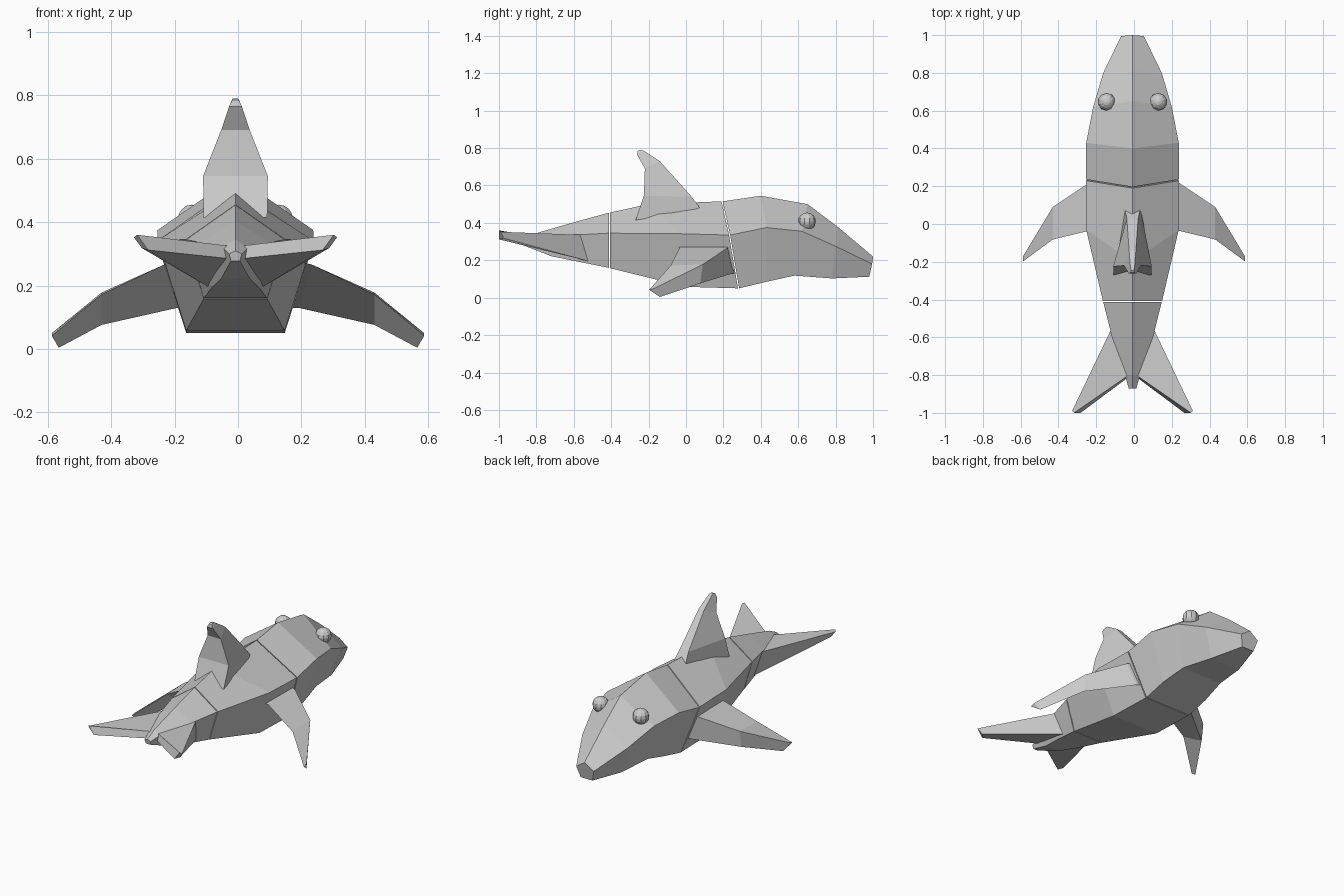
import bpy, bmesh

CX = -0.008  # the body ridge sits slightly left of centre


def loft(name, rings):
    """Skin a row of equal-sized rings and cap both ends."""
    bm = bmesh.new()
    vs = [[bm.verts.new(p) for p in r] for r in rings]
    n = len(vs[0])
    for a, b in zip(vs, vs[1:]):
        for i in range(n):
            j = (i + 1) % n
            bm.faces.new((a[i], a[j], b[j], b[i]))
    bm.faces.new(vs[0])
    bm.faces.new(vs[-1])
    bmesh.ops.recalc_face_normals(bm, faces=bm.faces)
    me = bpy.data.meshes.new(name)
    bm.to_mesh(me)
    bm.free()
    ob = bpy.data.objects.new(name, me)
    bpy.context.collection.objects.link(ob)
    return ob


def section(top, side, belly):
    """Five-sided body ring: top (y, z), side (y, z, half width), belly likewise."""
    (ty, tz), (sy, sz, sw), (by, bz, bw) = top, side, belly
    return [(CX, ty, tz), (CX + sw, sy, sz), (CX + bw, by, bz),
            (CX - bw, by, bz), (CX - sw, sy, sz)]


# Body in three segments with thin seams
loft("head", [
    section((.196, .515), (.236, .335, .247), (.284, .05, .155)),
    section((.40, .545), (.43, .375, .245), (.43, .085, .155)),
    section((.65, .50), (.62, .355, .208), (.58, .118, .135)),
    section((.81, .38), (.80, .275, .155), (.78, .103, .10)),
    section((1.0, .22), (.995, .18, .06), (.98, .112, .04)),
])
loft("middle_body", [
    section((-.407, .455), (-.407, .345, .157), (-.407, .158, .10)),
    section((-.2, .50), (-.03, .342, .245), (.0, .058, .155)),
    section((.19, .515), (.23, .335, .247), (.278, .05, .155)),
])
loft("tail_body", [
    section((-.87, .31), (-.87, .30, .02), (-.865, .278, .014)),
    section((-.80, .345), (-.80, .32, .04), (-.72, .222, .045)),
    section((-.60, .403), (-.60, .335, .108), (-.58, .193, .075)),
    section((-.413, .454), (-.413, .345, .155), (-.413, .16, .10)),
])

# Dorsal fin: narrow leading edge, wide back, swept tip
fin_rows = [  # front y, front z, front half width, rear y, rear z, rear half width
    (.085, .465, .042, -.27, .415, .10),
    (.03, .54, .03, -.225, .545, .102),
    (-.14, .73, .018, -.22, .69, .045),
    (-.225, .785, .011, -.262, .765, .02),
]
loft("dorsal_fin", [
    [(CX - fw, fy, fz), (CX + fw, fy, fz), (CX + rw, ry, rz), (CX - rw, ry, rz)]
    for fy, fz, fw, ry, rz, rw in fin_rows
] + [[(CX - .008, -.245, .79), (CX + .008, -.245, .79),
      (CX + .01, -.258, .785), (CX - .01, -.258, .785)]])

# Mirrored pairs: side fins, tail flukes and eyes
for side, s in (("left", -1), ("right", 1)):
    loft(side + "_side_fin", [[(s * x, y, z) for x, y, z in r] for r in (
        [(.17, .23, .285), (.16, .265, .13), (.16, -.04, .285)],
        [(.235, .22, .265), (.19, .25, .13), (.235, -.035, .265)],
        [(.43, .09, .178), (.43, .075, .076), (.43, -.082, .172)],
        [(.587, -.17, .05), (.565, -.14, .004), (.587, -.197, .042)],
    )])
    loft(side + "_tail_fluke", [[(CX + s * x, y, z) for x, y, z in r] for r in (
        [(.10, -.53, .335), (.085, -.52, .195), (.02, -.81, .285), (.02, -.80, .325)],
        [(.32, -.99, .352), (.295, -.975, .318), (.275, -1.0, .312), (.31, -1.0, .36)],
    )])
    bpy.ops.mesh.primitive_uv_sphere_add(
        segments=10, ring_count=8, radius=.047,
        location=(CX + s * .137, .647, .408))
    bpy.context.object.name = side + "_eye"
